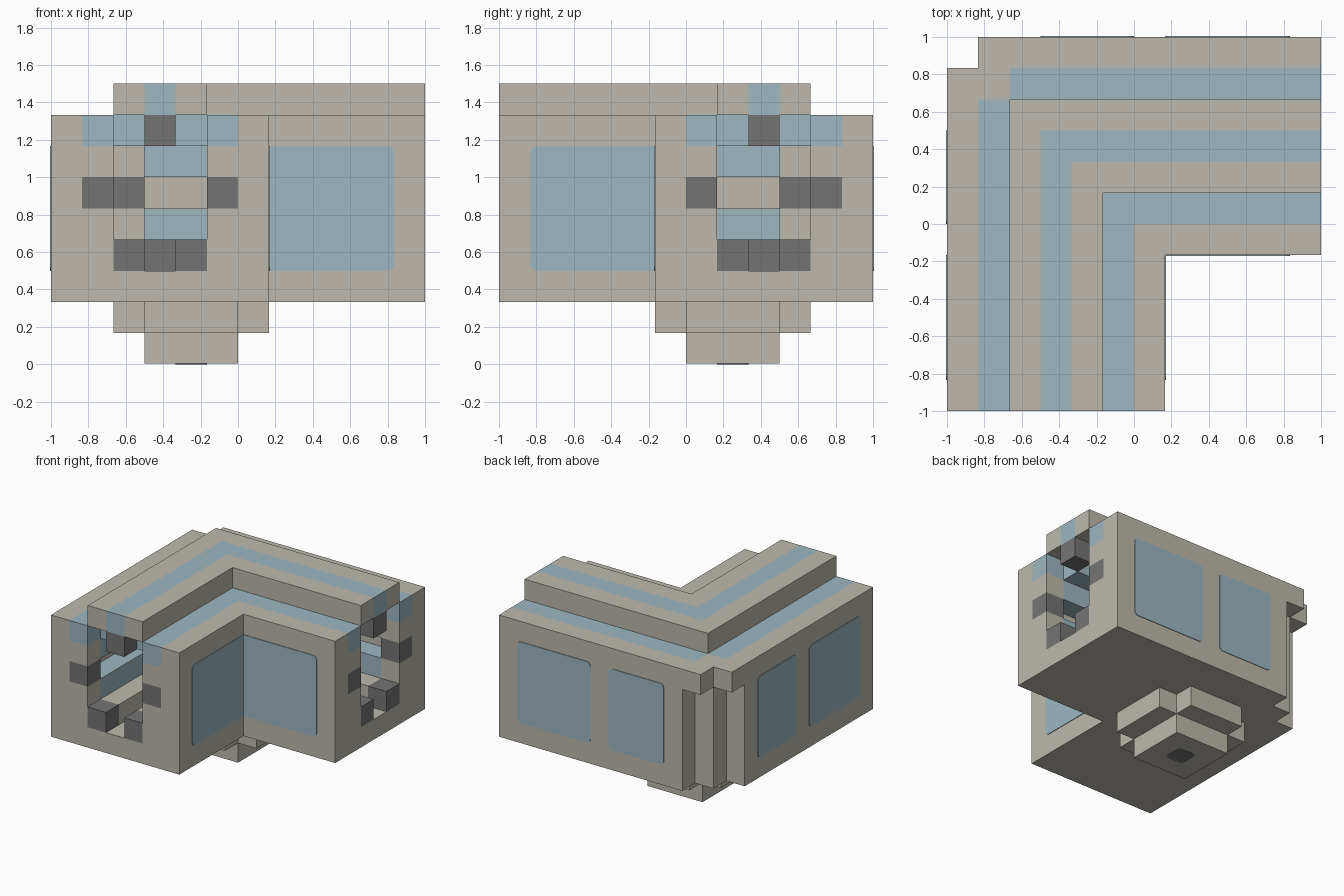
import bpy, bmesh
from mathutils import Vector

cube = bpy.data.objects.get("Cube")
if cube:
    bpy.data.objects.remove(cube)

U = 1 / 6      # one block
END = 6        # arms stop this many blocks from the centre
THIN = 0.03    # plate thickness in blocks


def material(name, rgb):
    m = bpy.data.materials.new(name)
    m.use_nodes = True
    m.diffuse_color = (*rgb, 1)
    m.node_tree.nodes["Principled BSDF"].inputs["Base Color"].default_value = (*rgb, 1)
    return m


STONE = material("warm_grey", (0.51, 0.485, 0.42))
BLUE = material("pale_blue", (0.34, 0.475, 0.525))
DARK = material("dark_grey", (0.175, 0.175, 0.175))


def finish(name, bm, mat):
    bmesh.ops.recalc_face_normals(bm, faces=bm.faces)
    bmesh.ops.scale(bm, vec=(U, U, U), verts=bm.verts)
    mesh = bpy.data.meshes.new(name)
    bm.to_mesh(mesh)
    bm.free()
    mesh.materials.append(mat)
    obj = bpy.data.objects.new(name, mesh)
    bpy.context.collection.objects.link(obj)
    return obj


def add_box(bm, xs, ys, zs, rounded=0):
    lo, hi = Vector((xs[0], ys[0], zs[0])), Vector((xs[1], ys[1], zs[1]))
    size = hi - lo
    verts = bmesh.ops.create_cube(bm, size=1)["verts"]
    for v in verts:
        v.co = (lo + hi) / 2 + Vector(a * b for a, b in zip(v.co, size))
    if rounded:
        # round only the edges that run through the thin direction
        axis = min(range(3), key=lambda i: size[i])
        edges = {e for v in verts for e in v.link_edges
                 if abs(e.verts[0].co[axis] - e.verts[1].co[axis]) > THIN / 2}
        bmesh.ops.bevel(bm, geom=list(edges), offset=rounded, segments=3,
                        profile=0.5, affect='EDGES')


def block(name, mat, xs, ys, zs, rounded=0):
    bm = bmesh.new()
    add_box(bm, xs, ys, zs, rounded)
    return finish(name, bm, mat)


def pair(name, mat, xs, ys, zs, rounded=0):
    """A box in the front arm and its twin across the diagonal."""
    bm = bmesh.new()
    add_box(bm, xs, ys, zs, rounded)
    add_box(bm, (-ys[1], -ys[0]), (-xs[1], -xs[0]), zs, rounded)
    return finish(name, bm, mat)


def bend(name, mat, u0, u1, zs, start=0, steps=0):
    """An L-shaped bar between offsets u0 and u1, outer corner stepped."""
    e = END - start
    pts = [(u0, -e), (u1, -e), (u1, -u1), (e, -u1), (e, -u0)]
    for k in range(steps, 0, -1):
        pts += [(u0 + k, -u0 - steps + k), (u0 + k, -u0 - steps + k - 1)]
    pts.append((u0, -u0 - steps))
    bm = bmesh.new()
    face = bm.faces.new([bm.verts.new((x, y, zs[0])) for x, y in pts])
    top = bmesh.ops.extrude_face_region(bm, geom=[face])["geom"]
    bmesh.ops.translate(bm, vec=(0, 0, zs[1] - zs[0]),
                        verts=[g for g in top if isinstance(g, bmesh.types.BMVert)])
    return finish(name, bm, mat)


# Foot under the corner
block("foot_base", STONE, (-3, 0), (0, 3), (THIN, 1))
pair("foot_flange", STONE, (-4, 1), (0, 3), (1, 2))
block("foot_socket", DARK, (-2, -1), (1, 2), (0, 2 * THIN), rounded=0.25)

# Shell: floor, outer skin with stepped corner, inner skin
bend("floor_slab", STONE, -6, 1, (2, 3), steps=2)
pair("outer_skin", STONE, (-6, -5), (-6, 4), (3, 7))
bend("inner_skin", STONE, 0, 1, (3, 8))
for z in ((3, 5), (6, 7)):
    block("corner_post", STONE, (-5, -3), (3, 5), z)
block("corner_post_core", STONE, (-5, -4), (3, 5), (5, 6))
pair("corner_post_wing", STONE, (-4, -3), (4, 5), (5, 6))
block("corner_post_joint", DARK, (-4, -3), (3, 4), (5, 6))

# Floor rails with dark tips, a groove between them
bend("outer_floor_rail", STONE, -4, -3, (3, 4), start=1)
bend("inner_floor_rail", STONE, -2, -1, (3, 4), start=1)
block("floor_groove_joint", DARK, (-3, -2), (2, 3), (3, 4))

# Side walls: blue rails above and below a groove, behind the end frames
pair("outer_wall_foot", STONE, (-5, -4), (-6, 3), (3, 4))
bend("inner_wall_foot", STONE, -1, 0, (3, 4))
for z in ((4, 5), (6, 7)):
    pair("outer_wall_rail", BLUE, (-5, -4), (-5, 3), z)
    bend("inner_wall_rail", BLUE, -1, 0, z, start=1)
    for x in ((-5, -4), (-1, 0)):
        pair("end_frame", STONE, x, (-6, -5), z)

# Dark plugs on the open ends
for x, z in (((-5, -4), (5, 6)), ((-1, 0), (5, 6)), ((-4, -3), (3, 4)),
             ((-2, -1), (3, 4)), ((-3, -2), (7, 8))):
    pair("end_plug", DARK, x, (-6, -5), z)

# Roof: stone edge, blue stripes and ceiling rails
bend("roof_edge", STONE, -6, -5, (7, 8), steps=0).name = "roof_edge"
bpy.data.objects.remove(bpy.data.objects["roof_edge"])
pair("roof_edge", STONE, (-6, -5), (-6, 5), (7, 8))
block("roof_corner", STONE, (-5, -4), (4, 5), (7, 8))
pair("outer_roof_stripe", BLUE, (-5, -4), (-6, 4), (7, 8))
bend("inner_roof_stripe", BLUE, -1, 0, (7, 8))
bend("outer_ceiling_rail", BLUE, -4, -3, (7, 8), start=1)
bend("inner_ceiling_rail", BLUE, -2, -1, (7, 8), start=1)

# Raised ridge with a blue stripe along its middle
bend("ridge_outer", STONE, -4, -3, (8, 9))
bend("ridge_stripe", BLUE, -3, -2, (8, 9))
bend("ridge_inner", STONE, -2, -1, (8, 9))

# Windows on the outer sides and in the inner angle
R = 0.2
for y in ((-5, -1), (0, 3)):
    pair("outer_window", BLUE, (-6 - THIN, -6 + THIN), y, (3, 7), rounded=R)
pair("inner_window", BLUE, (1 - THIN, 1 + THIN), (-5, -1 + R), (3, 7), rounded=R)
